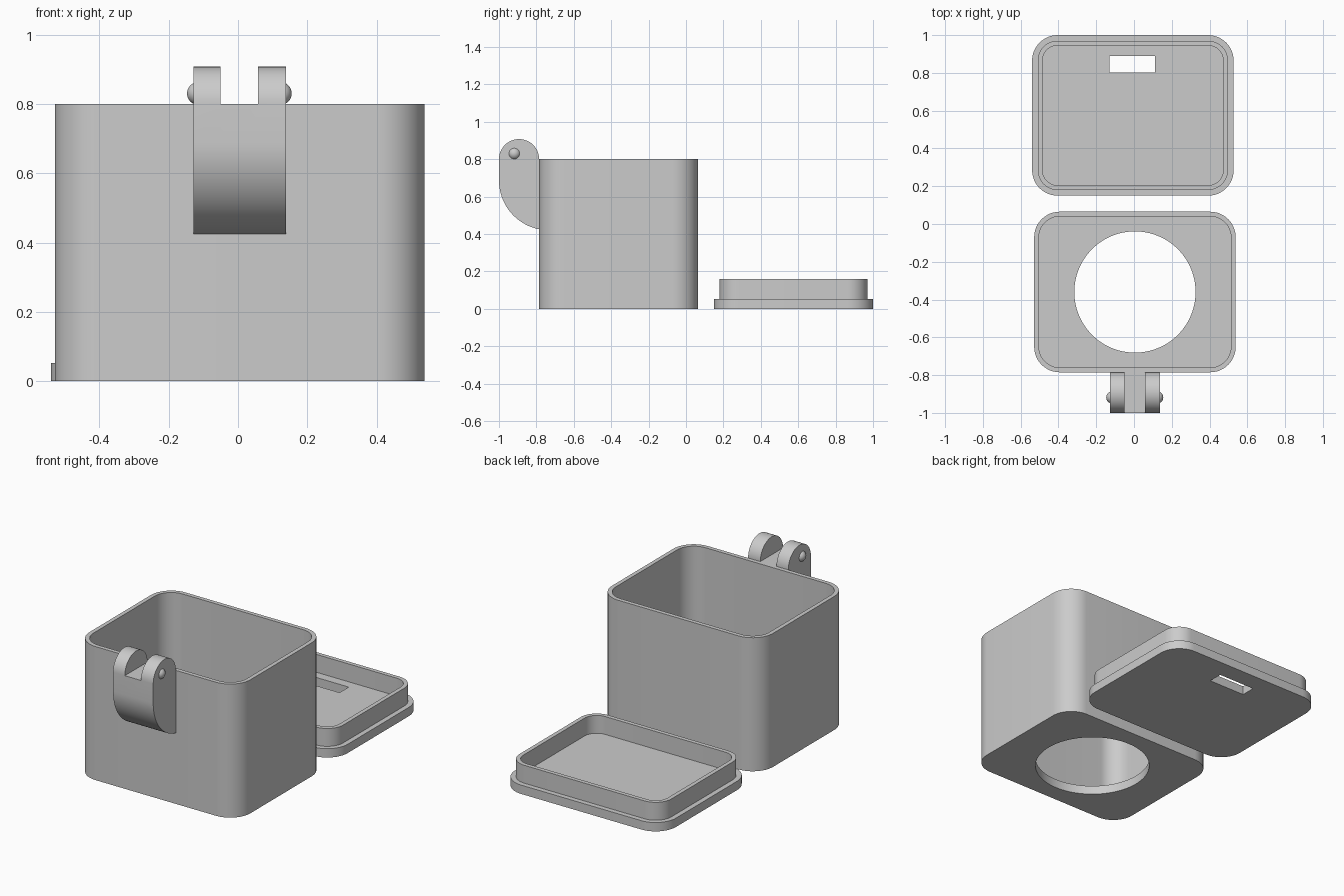
import bpy, bmesh
from math import pi, cos, sin, sqrt, radians

if "Cube" in bpy.data.objects:
    bpy.data.objects.remove(bpy.data.objects["Cube"], do_unlink=True)

grey = bpy.data.materials.new("plain grey")
grey.use_nodes = True
grey.diffuse_color = (0.6, 0.6, 0.6, 1)
grey.node_tree.nodes["Principled BSDF"].inputs["Base Color"].default_value = (0.6, 0.6, 0.6, 1)


def arc(cx, cy, r, start, end, steps):
    """Points along an arc, angles in degrees."""
    angles = [radians(start + (end - start) * i / steps) for i in range(steps + 1)]
    return [(cx + r * cos(a), cy + r * sin(a)) for a in angles]


def rounded_rect(w, d, r):
    pts = []
    for i, (sx, sy) in enumerate([(1, 1), (-1, 1), (-1, -1), (1, -1)]):
        pts += arc(sx * (w / 2 - r), sy * (d / 2 - r), r, 90 * i, 90 * i + 90, 12)
    return pts


def loft(name, loops):
    """Skin a stack of matching 3D loops and cap both ends."""
    bm = bmesh.new()
    rings = [[bm.verts.new(p) for p in loop] for loop in loops]
    for a, b in zip(rings, rings[1:]):
        for i in range(len(a)):
            j = (i + 1) % len(a)
            bm.faces.new((a[i], a[j], b[j], b[i]))
    bm.faces.new(rings[0][::-1])
    bm.faces.new(rings[-1])
    bmesh.ops.recalc_face_normals(bm, faces=bm.faces)
    mesh = bpy.data.meshes.new(name)
    bm.to_mesh(mesh)
    bm.free()
    mesh.materials.append(grey)
    obj = bpy.data.objects.new(name, mesh)
    bpy.context.collection.objects.link(obj)
    return obj


def tray(name, w, d, r, steps, location):
    """Rounded tray from (inset, height) steps."""
    loops = [[(x, y, z) for x, y in rounded_rect(w - 2 * s, d - 2 * s, r - s)]
             for s, z in steps]
    obj = loft(name, loops)
    obj.location = location
    return obj


def activate(obj):
    bpy.ops.object.select_all(action='DESELECT')
    obj.select_set(True)
    bpy.context.view_layer.objects.active = obj


def cut(obj, cutter):
    cutter.hide_render = True
    mod = obj.modifiers.new("cut", 'BOOLEAN')
    mod.operation = 'DIFFERENCE'
    mod.solver = 'EXACT'
    mod.object = cutter
    bpy.context.view_layer.update()
    activate(obj)
    bpy.ops.object.modifier_apply(modifier=mod.name)
    bpy.data.objects.remove(cutter, do_unlink=True)


def block(x0, x1, y0, y1, z0, z1):
    return loft("cutter", [[(x0, y0, z), (x1, y0, z), (x1, y1, z), (x0, y1, z)]
                           for z in (z0, z1)])


WIDTH, DEPTH, CORNER, WALL, FLOOR = 1.067, 0.85, 0.135, 0.025, 0.053
HEIGHT = 0.8
FRONT = -0.785

# Box with a round hole in its floor
box_x, box_y = 0.005, FRONT + DEPTH / 2
box = tray("box", WIDTH, DEPTH, CORNER,
           [(0, 0), (0, HEIGHT), (WALL, HEIGHT), (WALL, FLOOR)], (box_x, box_y, 0))
circle = arc(box_x, box_y, 0.321, 0, 360, 96)[:-1]
cut(box, loft("cutter", [[(x, y, z) for x, y in circle] for z in (-0.1, 0.2)]))

# Lid lying upside down behind the box, with a raised lip and a slot
lid = tray("lid", WIDTH, DEPTH, CORNER,
           [(0, 0), (0, FLOOR), (0.03, FLOOR), (0.03, 0.16),
            (0.055, 0.16), (0.055, FLOOR)], (-0.006, 1 - DEPTH / 2, 0))
cut(lid, block(-0.13, 0.111, 0.803, 0.89, -0.1, 0.12))

# Hinge bracket: round top, curved underside, notched into two arms
left, right = 0.138, -0.128
knuckle = (FRONT + 1) / 2
under_r, under_z = 0.267, 0.687
profile = arc(FRONT - knuckle, HEIGHT, knuckle, 0, 180, 24)
profile += [p for p in arc(under_r - 1, under_z, under_r, 180, 270, 32) if p[0] < FRONT - 0.004]
drop = FRONT - (under_r - 1)
profile.append((FRONT, under_z - sqrt(under_r ** 2 - drop ** 2)))
bracket = loft("hinge_bracket", [[(x, y, z) for y, z in profile] for x in (right, left)])
cut(bracket, block(-0.05, 0.057, -1.1, -0.7, HEIGHT, 1))

# Round pin nubs on the outer sides of the arms
nubs = []
for name, x in (("left_pin", left - 0.016), ("right_pin", right + 0.014)):
    bpy.ops.mesh.primitive_uv_sphere_add(segments=32, ring_count=16, radius=0.033,
                                         location=(x, -0.918, 0.83))
    nub = bpy.context.object
    nub.name = name
    nub.data.materials.append(grey)
    nubs.append(nub)

for obj in [box, lid, bracket] + nubs:
    activate(obj)
    bpy.ops.object.shade_smooth_by_angle(angle=radians(30))
